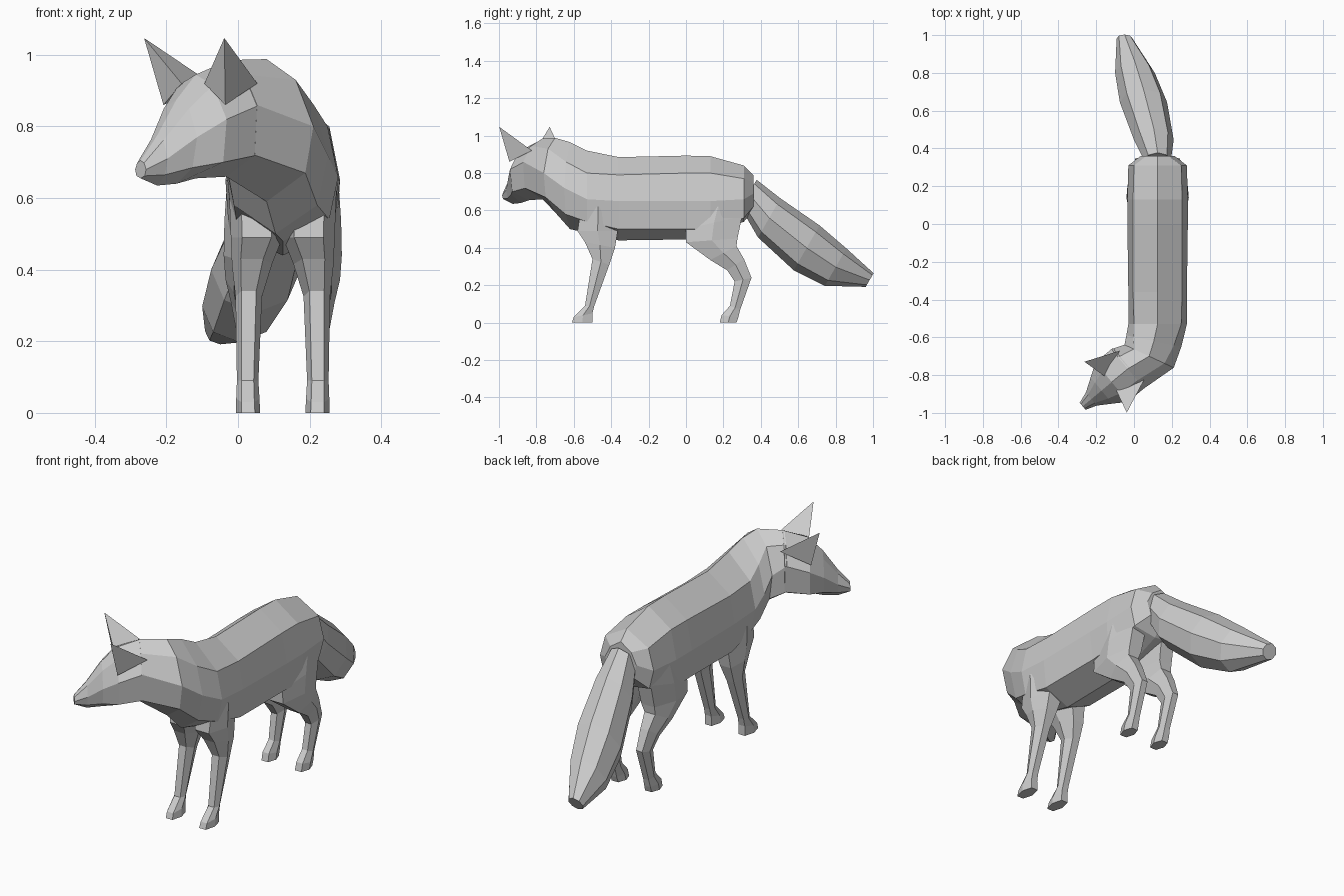
import bpy, bmesh, math
from mathutils import Vector

CX = 0.125  # body centre line (the head and tail bend away from it)


def loft(name, rings):
    """Skin a list of equal-length point rings and cap both ends."""
    bm = bmesh.new()
    loops = [[bm.verts.new(p) for p in r] for r in rings]
    n = len(loops[0])
    for a, b in zip(loops, loops[1:]):
        for i in range(n):
            j = (i + 1) % n
            bm.faces.new((a[i], a[j], b[j], b[i]))
    bm.faces.new(loops[0])
    bm.faces.new(loops[-1])
    bmesh.ops.recalc_face_normals(bm, faces=bm.faces)
    me = bpy.data.meshes.new(name)
    bm.to_mesh(me)
    bm.free()
    ob = bpy.data.objects.new(name, me)
    bpy.context.collection.objects.link(ob)
    return ob


def section(cx, cy, side, zt, w1, z1, w, zm, wb, zb, zbot):
    """Eight-sided symmetric section: ridge, shoulder, flank, lower edge, keel."""
    half = [(0, zt), (w1, z1), (w, zm), (wb, zb), (0, zbot)]
    pts = half + [(-a, z) for a, z in half[3:0:-1]]
    return [(cx + side[0] * a, cy + side[1] * a, z) for a, z in pts]


# Head frame: nose position, direction backwards, and sideways
NOSE = Vector((-0.272, -0.965))
BACK = Vector((0.77, 0.64))
SIDE = Vector((0.64, -0.77))


def head_point(d, s, z):
    p = NOSE + BACK * d + SIDE * s
    return (p.x, p.y, z)


def head_section(d, *prof):
    p = NOSE + BACK * d
    return section(p.x, p.y, SIDE, *prof)


# Body, rump to neck
X = (1, 0)
NECK = Vector((0.90, -0.42))
body = [
    section(CX, 0.36, X, .79, .06, .75, .09, .69, .07, .62, .60),
    section(CX, 0.31, X, .84, .125, .77, .155, .66, .13, .56, .54),
    section(CX, 0.13, X, .89, .13, .80, .16, .65, .15, .50, .47),
    section(CX, 0.00, X, .893, .13, .80, .16, .65, .14, .50, .445),
    section(CX, -0.36, X, .885, .13, .79, .155, .65, .14, .50, .44),
    section(CX, -0.53, X, .92, .125, .80, .155, .66, .13, .54, .48),
    section(0.105, -0.62, (.97, -.2), .965, .11, .86, .15, .72, .12, .58, .50),
    section(0.08, -0.70, NECK, .988, .09, .93, .145, .80, .12, .67, .59),
    head_section(.31, .985, .08, .945, .135, .86, .125, .72, .66),
]
loft("body", body)

# Head, skull to nose
head = [
    head_section(.32, .985, .08, .945, .135, .86, .125, .72, .66),
    head_section(.20, .945, .075, .915, .135, .82, .12, .70, .655),
    head_section(.13, .875, .055, .85, .09, .77, .07, .685, .64),
    head_section(.06, .775, .028, .762, .045, .71, .035, .665, .635),
    head_section(.00, .705, .015, .698, .024, .68, .018, .662, .655),
]
loft("head", head)

# Ears: three-sided spikes
for s, name in ((1, "left_ear"), (-1, "right_ear")):
    base = [head_point(.19, s * .05, .92), head_point(.195, s * .135, .86),
            head_point(.34, s * .10, .92)]
    tip = Vector(head_point(.158, s * .175, 1.047))
    loft(name, [base, [tip.lerp(Vector(p), .01) for p in base]])

# Tail: rings across a drooping path (x, y, z, half width, half height)
N = Vector((0, 0.5, 0.87))
tail = []
for x, y, z, w, h in [(CX, .335, .69, .07, .085), (.105, .445, .56, .105, .12),
                      (.05, .645, .40, .125, .138), (.005, .80, .297, .105, .115),
                      (-.05, .982, .228, .042, .042)]:
    ring = []
    for i in range(8):
        a = math.tau * i / 8
        ring.append(Vector((x, y, z)) + Vector((w * math.cos(a), 0, 0))
                    + N * (h * math.sin(a)))
    tail.append(ring)
loft("tail", tail)


# Legs: rows of front y/z, back y/z, inner and outer offset from the centre line
def leg(name, rows, s):
    rings = []
    for yf, zf, yb, zb, xi, xo in rows:
        i = (xo - xi) * .22
        plan = [(xi + i, 0), (xo - i, 0), (xo, .5), (xo - i, 1), (xi + i, 1), (xi, .5)]
        rings.append([(CX + s * x, yf + (yb - yf) * t, zf + (zb - zf) * t)
                      for x, t in plan])
    loft(name, rings)


FRONT = [(-.61, 0, -.50, 0, .063, .13), (-.60, .03, -.50, .05, .065, .13),
         (-.54, .09, -.49, .09, .068, .128), (-.50, .34, -.41, .31, .058, .132),
         (-.54, .43, -.38, .40, .03, .142), (-.58, .49, -.365, .49, .0, .145),
         (-.56, .62, -.38, .62, .0, .15)]
HIND = [(.18, 0, .27, 0, .063, .13), (.19, .04, .28, .03, .065, .13),
        (.235, .09, .29, .07, .068, .125), (.26, .22, .35, .24, .068, .13),
        (.22, .28, .31, .34, .06, .145), (.13, .335, .27, .41, .05, .16),
        (0, .43, .275, .45, .03, .165), (0, .50, .30, .57, .02, .163),
        (.06, .65, .30, .66, .02, .155)]
for s, side in ((1, "left"), (-1, "right")):
    leg(side + "_front_leg", FRONT, s)
    leg(side + "_hind_leg", HIND, s)
